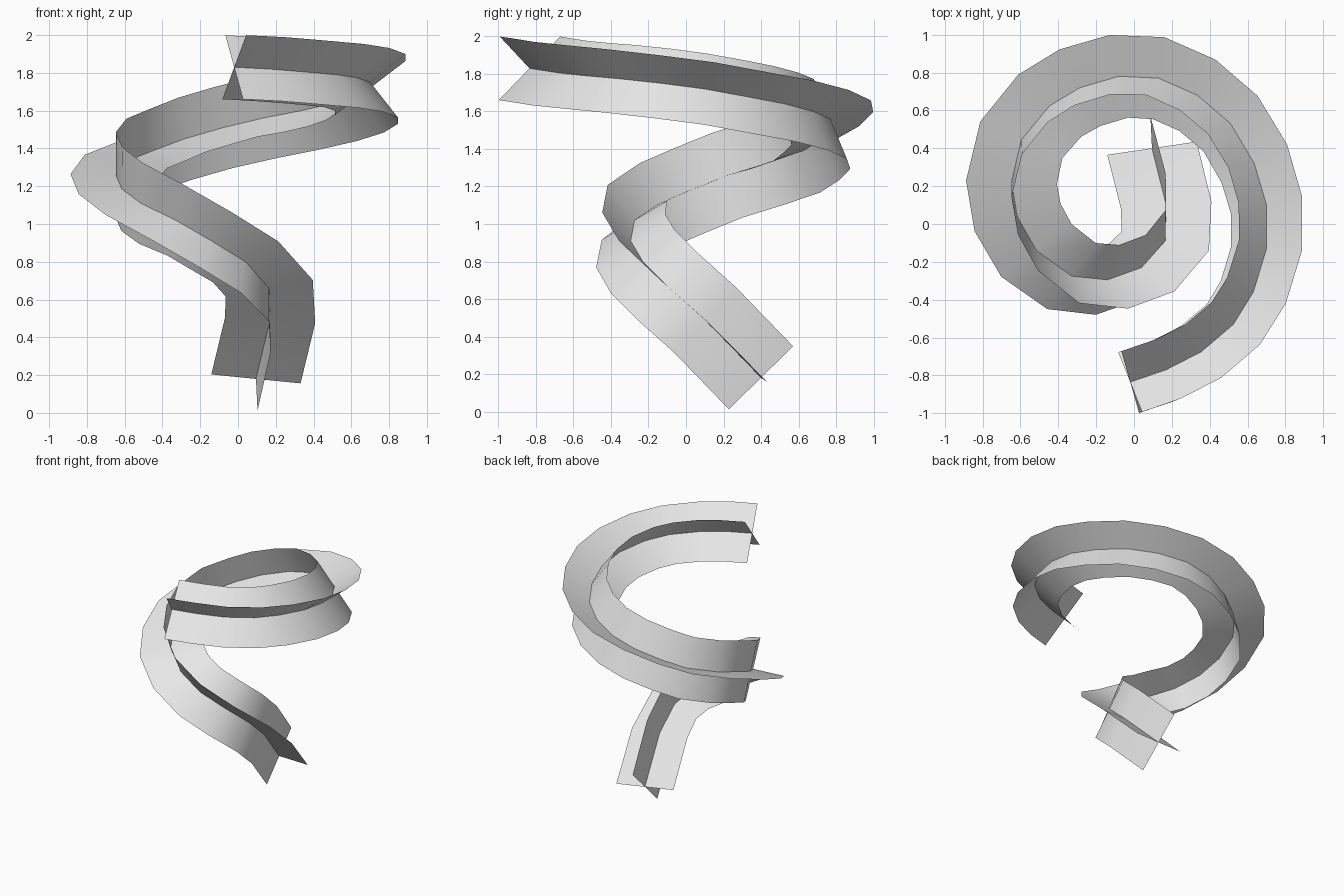
import bpy
import math
from mathutils import Vector

default_cube = bpy.data.objects.get("Cube")
if default_cube:
    bpy.data.objects.remove(default_cube, do_unlink=True)

HALF_WIDTH = 0.24

# Widening spiral path from the steep foot to the flat top: x, y, z, roll in degrees
PATH = [
    (.095, .4, .18, -98), (.17, .1, .49, -95), (.165, -.09, .66, -76),
    (.04, -.23, .8, -57), (-.14, -.295, .91, -43), (-.33, -.275, 1.02, -29),
    (-.515, -.14, 1.11, -16), (-.615, .035, 1.185, -7), (-.647, .22, 1.26, 1),
    (-.595, .445, 1.33, 9), (-.445, .625, 1.39, 14), (-.285, .72, 1.45, 18),
    (-.08, .78, 1.51, 22), (.13, .77, 1.56, 25), (.335, .68, 1.6, 29),
    (.51, .53, 1.64, 32), (.635, .32, 1.68, 34), (.7, .1, 1.72, 37),
    (.7, -.13, 1.75, 39), (.63, -.36, 1.775, 41), (.525, -.53, 1.79, 43),
    (.355, -.675, 1.805, 44), (.17, -.77, 1.82, 45), (-.02, -.835, 1.83, 45),
]


def make_material(name, colour):
    material = bpy.data.materials.new(name)
    material.use_nodes = True
    material.diffuse_color = colour
    shader = next(n for n in material.node_tree.nodes if n.type == 'BSDF_PRINCIPLED')
    shader.inputs["Base Color"].default_value = colour
    return material


def across_direction(index, extra_roll):
    """Direction across a ribbon, rolled about the path tangent."""
    before = Vector(PATH[max(index - 1, 0)][:3])
    after = Vector(PATH[min(index + 1, len(PATH) - 1)][:3])
    tangent = (after - before).normalized()
    outward = Vector((-tangent.y, tangent.x, 0)).normalized()
    upward = outward.cross(tangent)
    if upward.z < 0:
        upward.negate()
    roll = math.radians(PATH[index][3] + extra_roll)
    return outward * math.cos(roll) + upward * math.sin(roll)


def make_ribbon(name, extra_roll, material):
    verts, faces = [], []
    for index, station in enumerate(PATH):
        centre = Vector(station[:3])
        across = across_direction(index, extra_roll) * HALF_WIDTH
        verts += [centre - across, centre, centre + across]
        if index:
            row = len(verts) - 3
            for side in (row, row + 1):
                faces.append((side - 3, side - 2, side + 1, side))
    mesh = bpy.data.meshes.new(name)
    mesh.from_pydata(verts, [], faces)
    mesh.materials.append(material)
    mesh.shade_smooth()
    mesh.update()
    ribbon = bpy.data.objects.new(name, mesh)
    bpy.context.collection.objects.link(ribbon)
    return ribbon


# Two ribbons crossing at right angles along the whole spiral
grey = make_material("light grey", (0.8, 0.8, 0.8, 1))
make_ribbon("first_spiral_ribbon", 0, grey)
make_ribbon("second_spiral_ribbon", 90, grey)
